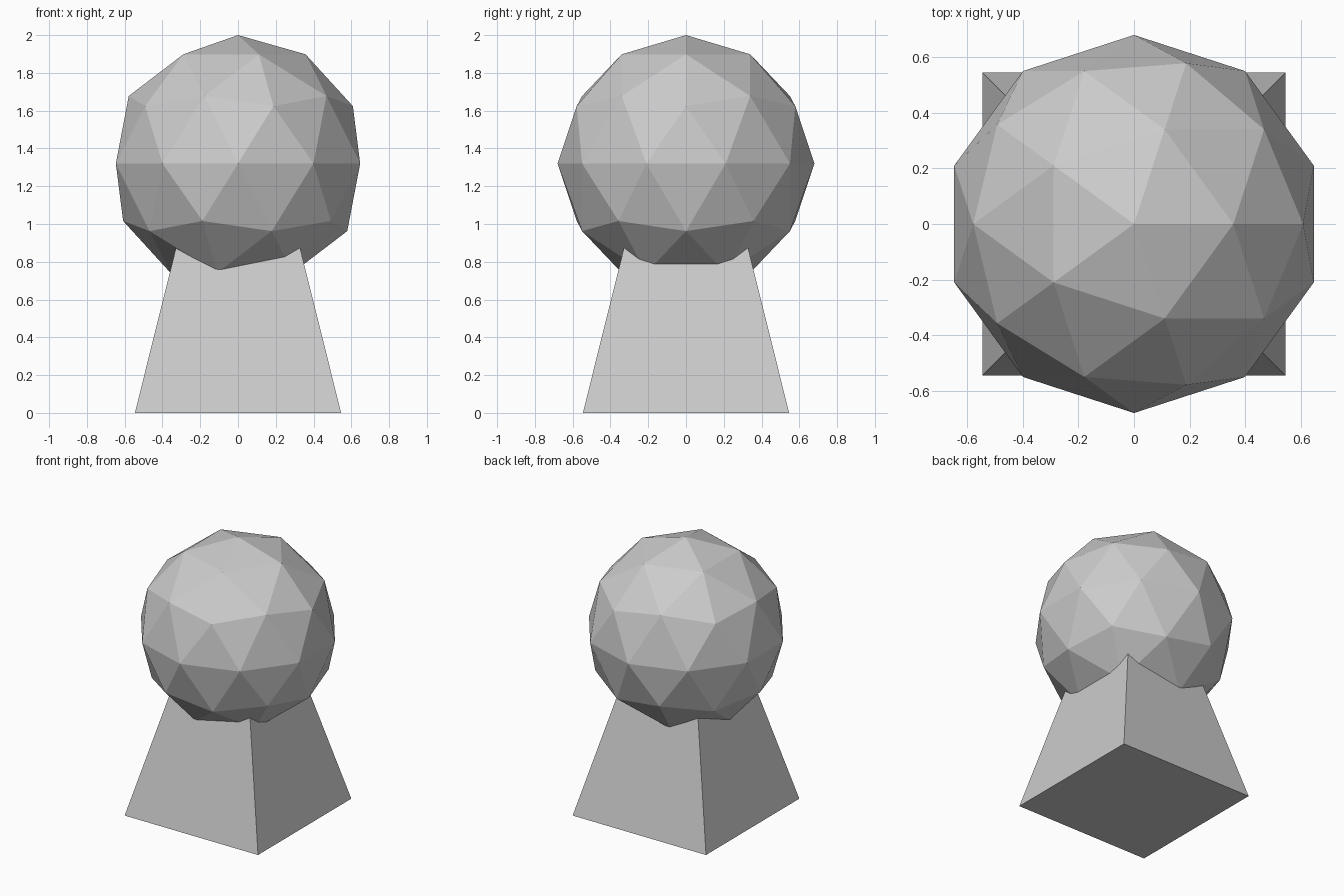
import bpy
import math

if "Cube" in bpy.data.objects:
    bpy.data.objects.remove(bpy.data.objects["Cube"])

BALL_RADIUS = 0.68
BASE_HEIGHT = 1.0

# Square tapered base, its top hidden inside the ball
bpy.ops.mesh.primitive_cone_add(vertices=4, radius1=0.772, radius2=0.42,
                                depth=BASE_HEIGHT,
                                location=(0, 0, BASE_HEIGHT / 2),
                                rotation=(0, 0, math.radians(45)))
bpy.context.object.name = "base"

# Faceted ball resting on the base
bpy.ops.mesh.primitive_ico_sphere_add(subdivisions=2, radius=BALL_RADIUS,
                                      location=(0, 0, 2 - BALL_RADIUS))
bpy.context.object.name = "ball"

# Flat faces throughout
for obj in bpy.data.objects:
    obj.data.shade_flat()
